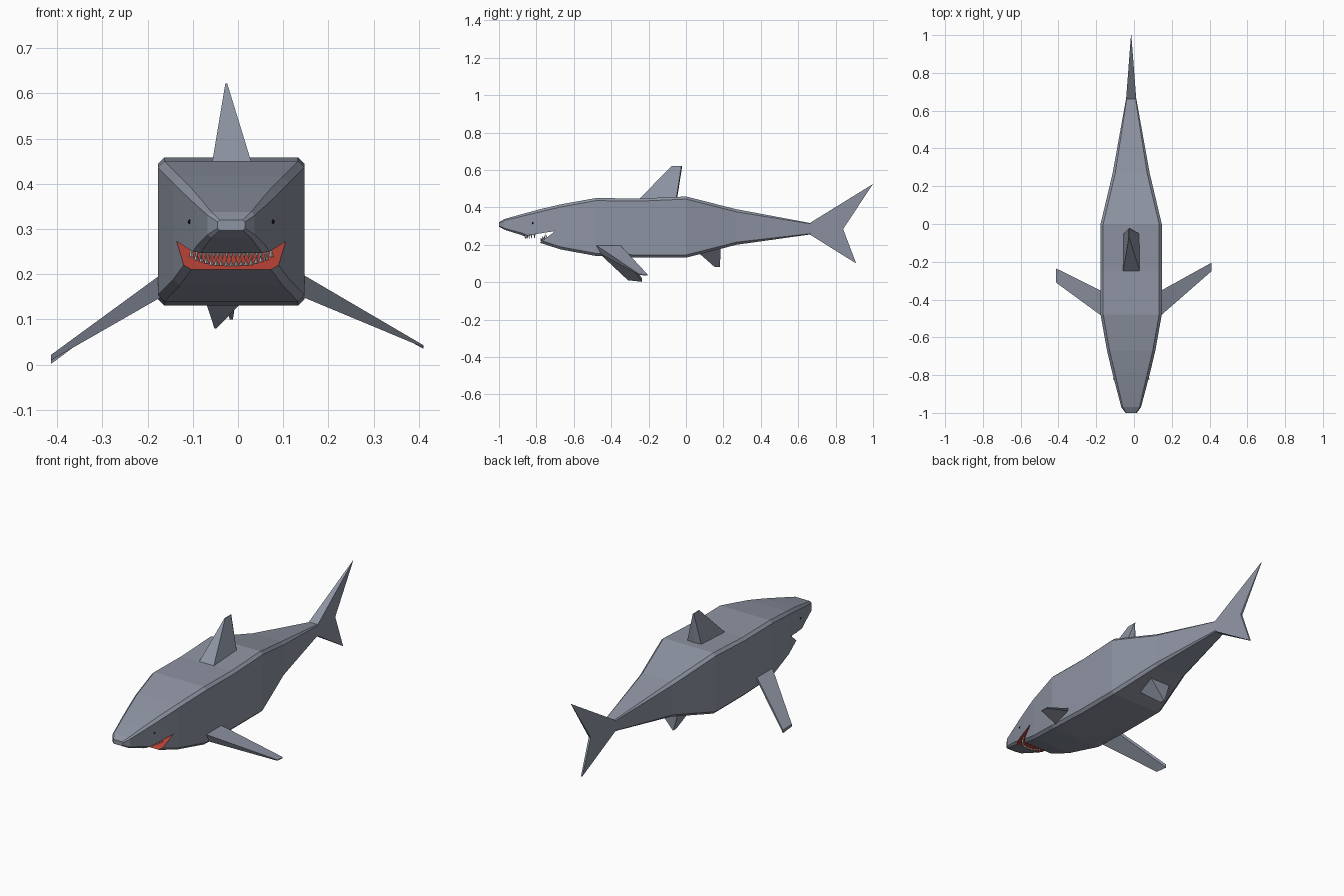
import bpy, bmesh, math
from mathutils import Vector

if "Cube" in bpy.data.objects:
    bpy.data.objects.remove(bpy.data.objects["Cube"])

CX = -0.015  # body centre line


def material(name, color):
    m = bpy.data.materials.new(name)
    m.diffuse_color = color
    m.use_nodes = True
    m.node_tree.nodes["Principled BSDF"].inputs["Base Color"].default_value = m.diffuse_color
    return m


skin = material("skin_slate", (0.27, 0.297, 0.365, 1))
red = material("mouth_red", (0.45, 0.05, 0.035, 1))
black = material("eye_black", (0.01, 0.01, 0.01, 1))


def finish(name, bm, mat=None):
    bmesh.ops.recalc_face_normals(bm, faces=bm.faces)
    me = bpy.data.meshes.new(name)
    bm.to_mesh(me)
    bm.free()
    if mat:
        me.materials.append(mat)
    ob = bpy.data.objects.new(name, me)
    bpy.context.collection.objects.link(ob)
    return ob


def loft(name, rings, mat=skin):
    """Skin a list of equal-length point rings and cap both ends."""
    bm = bmesh.new()
    vs = [[bm.verts.new(p) for p in r] for r in rings]
    n = len(rings[0])
    for a, b in zip(vs, vs[1:]):
        for i in range(n):
            j = (i + 1) % n
            bm.faces.new((a[i], a[j], b[j], b[i]))
    bm.faces.new(vs[0])
    bm.faces.new(vs[-1])
    return finish(name, bm, mat)


def section(y, w, lo, hi):
    """Box section with chamfered corners."""
    c = min(0.014, 0.15 * w)
    return [(CX + x, y, z) for x, z in (
        (-w + c, lo), (w - c, lo), (w, lo + c), (w, hi - c),
        (w - c, hi), (-w + c, hi), (-w, hi - c), (-w, lo + c))]


# body: y, half width, bottom, top
stations = [(-1.0, 0.03, 0.297, 0.32), (-0.97, 0.052, 0.28, 0.338),
            (-0.88, 0.076, 0.252, 0.363), (-0.78, 0.102, 0.21, 0.39),
            (-0.67, 0.128, 0.175, 0.416), (-0.48, 0.162, 0.14, 0.45),
            (-0.25, 0.162, 0.131, 0.447), (0.0, 0.162, 0.131, 0.458),
            (0.27, 0.098, 0.2, 0.39), (0.67, 0.026, 0.256, 0.315)]
body = loft("body", [section(*s) for s in stations])

# mouth: red wedge cut through the head
wedge = [(-0.88, 0.245), (-0.70, 0.273), (-0.79, 0.203), (-0.88, 0.17)]
cutter = loft("mouth_cutter", [[(CX + x, y, z) for y, z in wedge] for x in (-0.3, 0.3)], red)
cutter.hide_render = True
cutter.hide_viewport = True
mod = body.modifiers.new("mouth", 'BOOLEAN')
mod.object = cutter
mod.operation = 'DIFFERENCE'
mod.solver = 'EXACT'
mod.material_mode = 'TRANSFER'

# teeth: rows of small spikes along both jaws
bm = bmesh.new()


def spike(base, tip, r):
    ring = [bm.verts.new((base[0] + r * math.cos(a), base[1] + r * math.sin(a), base[2]))
            for a in (0.0, 1.571, 3.142, 4.712)]
    t = bm.verts.new(tip)
    bm.faces.new(ring)
    for i in range(4):
        bm.faces.new((ring[i], ring[(i + 1) % 4], t))


for i in range(17):
    u = -1 + i / 8
    edge = abs(u) ** 3
    x = CX + 0.076 * u
    y = -0.86 + 0.05 * edge
    z = 0.249 + 0.15 * (y + 0.86)
    spike((x, y, z), (x, y, z - 0.017 - 0.012 * edge), 0.005)
    x = CX + 0.088 * u
    y = -0.772 + 0.025 * edge
    z = 0.216 + 0.8 * (y + 0.775)
    spike((x, y, z), (x, y - 0.005, z + 0.016 + 0.012 * edge), 0.005)
finish("teeth", bm)

# eyes
for s, side in ((-1, "left"), (1, "right")):
    bm = bmesh.new()
    bmesh.ops.create_icosphere(bm, subdivisions=1, radius=0.005)
    bmesh.ops.translate(bm, verts=bm.verts, vec=Vector((CX + s * 0.092, -0.82, 0.316)))
    finish(side + "_eye", bm, black)

# dorsal fin: pointed-back base rising to a thin tip
loft("dorsal_fin", [
    [(-0.06, -0.265, 0.43), (0.035, -0.265, 0.43), (0.035, -0.055, 0.43),
     (CX, -0.05, 0.43), (-0.06, -0.055, 0.43)],
    [(-0.028, -0.075, 0.622), (-0.024, -0.075, 0.622), (-0.024, -0.025, 0.622),
     (-0.026, -0.02, 0.622), (-0.028, -0.025, 0.622)]])

# rear belly fin
loft("belly_fin", [
    [(-0.085, 0.04, 0.18), (0.05, 0.04, 0.18), (0.05, 0.185, 0.19), (-0.085, 0.185, 0.19)],
    [(-0.052, 0.155, 0.08), (-0.048, 0.155, 0.08), (-0.048, 0.182, 0.08), (-0.052, 0.182, 0.08)]])


# side fins: root and tip rings of front-top, back-top, back-low, front-low
def side_fin(name, x0, x1, front, back, z, thick):
    loft(name, [
        [(x0, -0.495, 0.207), (x0, -0.36, 0.207), (x0, -0.36, 0.19), (x0, -0.465, 0.155)],
        [(x1, front, z), (x1, back, z - 0.002), (x1, back, z - thick), (x1, front, z - thick * 0.6)]])


side_fin("right_side_fin", 0.13, 0.41, -0.25, -0.205, 0.043, 0.008)
side_fin("left_side_fin", -0.16, -0.413, -0.31, -0.235, 0.022, 0.02)

# tail fin: swept outline, thinning toward the tips
tail = [(0.66, 0.256), (0.66, 0.315), (1.0, 0.525), (0.84, 0.284), (0.91, 0.1)]
loft("tail_fin", [[(CX + s * (0.026 * max(0, 1 - y) / 0.34 * (1 if y < 0.7 else 0.4) + 0.001), y, z)
                   for y, z in tail] for s in (-1, 1)])
